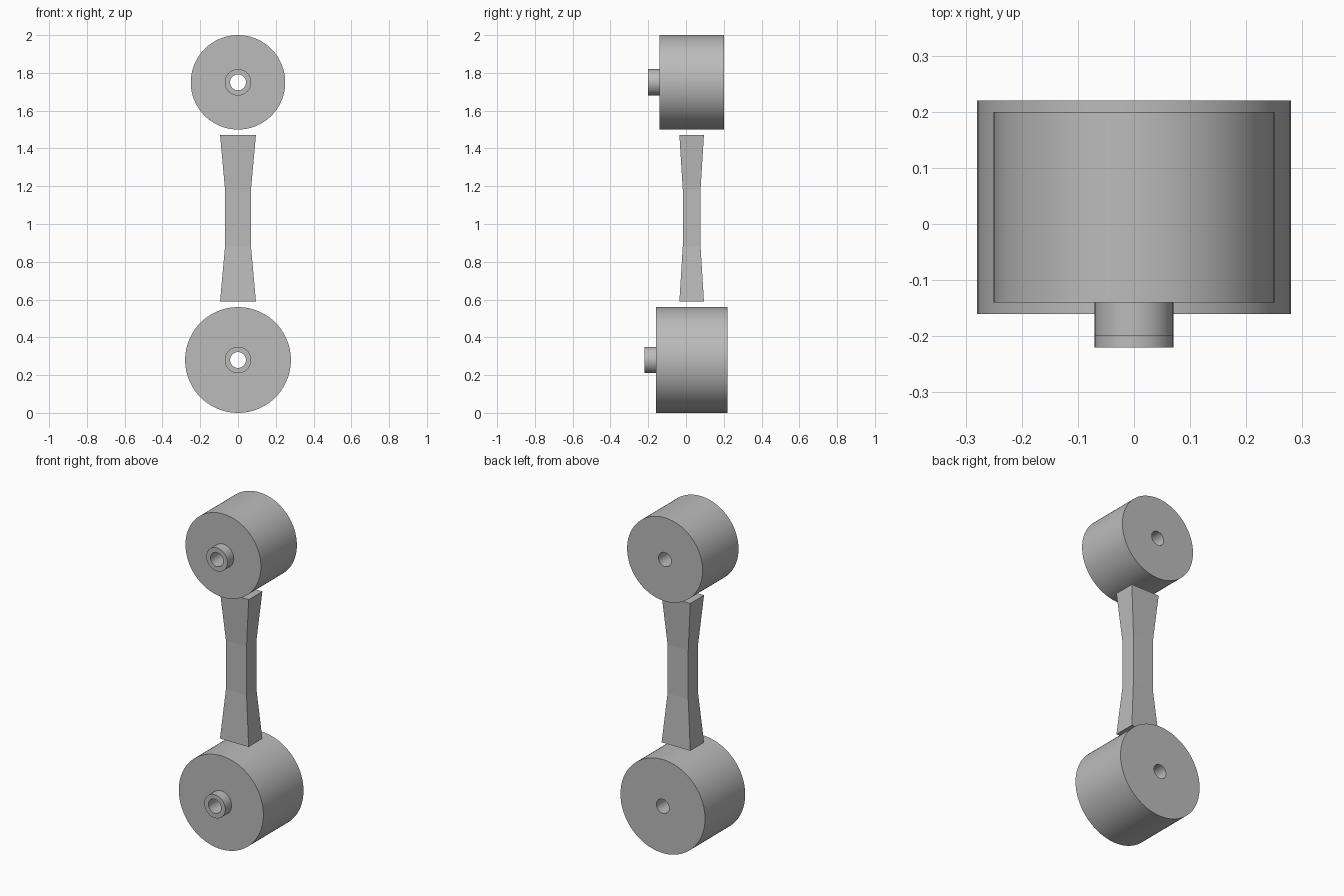
import bpy, bmesh, math

cube = bpy.data.objects.get("Cube")
if cube:
    bpy.data.objects.remove(cube, do_unlink=True)

grey = bpy.data.materials.new("mid_grey")
grey.use_nodes = True
colour = (0.5, 0.5, 0.5, 1)
grey.diffuse_color = colour
grey.node_tree.nodes["Principled BSDF"].inputs["Base Color"].default_value = colour

SEGMENTS = 96
MID_Y = 0.03


def finish(name, bm, smooth):
    bmesh.ops.recalc_face_normals(bm, faces=bm.faces)
    mesh = bpy.data.meshes.new(name)
    bm.to_mesh(mesh)
    bm.free()
    mesh.materials.append(grey)
    obj = bpy.data.objects.new(name, mesh)
    bpy.context.collection.objects.link(obj)
    if smooth:
        bpy.ops.object.select_all(action="DESELECT")
        obj.select_set(True)
        bpy.context.view_layer.objects.active = obj
        bpy.ops.object.shade_smooth_by_angle(angle=math.radians(30))
    return obj


def bored_drum(name, z, radius, half_depth, boss=0.07, bore=0.042, boss_length=0.06):
    """Drum with a front boss and a bore right through, lathed about y."""
    front, back = MID_Y - half_depth, MID_Y + half_depth
    tip = front - boss_length
    profile = [(bore, tip), (boss, tip), (boss, front),
               (radius, front), (radius, back), (bore, back)]
    bm = bmesh.new()
    rings = []
    for r, y in profile:
        angles = [math.tau * i / SEGMENTS for i in range(SEGMENTS)]
        rings.append([bm.verts.new((r * math.cos(a), y, z + r * math.sin(a)))
                      for a in angles])
    for a, b in zip(rings, rings[1:] + rings[:1]):
        for i in range(SEGMENTS):
            j = (i + 1) % SEGMENTS
            bm.faces.new((a[i], a[j], b[j], b[i]))
    return finish(name, bm, True)


def waisted_bar(name, bottom, top, half_x, half_y, waist):
    """Square-edged bar whose middle third is narrower than its ends."""
    bm = bmesh.new()
    rings = []
    for i, s in enumerate((1, waist, waist, 1)):
        z = bottom + (top - bottom) * i / 3
        rings.append([bm.verts.new((sx * half_x * s, MID_Y + sy * half_y * s, z))
                      for sx, sy in ((-1, -1), (1, -1), (1, 1), (-1, 1))])
    for a, b in zip(rings, rings[1:]):
        for i in range(4):
            j = (i + 1) % 4
            bm.faces.new((a[i], a[j], b[j], b[i]))
    bm.faces.new(rings[0])
    bm.faces.new(rings[-1])
    return finish(name, bm, False)


# Large lower drum, connecting bar, small upper drum
bored_drum("lower_drum", 0.28, 0.28, 0.19)
waisted_bar("connecting_bar", 0.59, 1.472, 0.095, 0.065, 0.72)
bored_drum("upper_drum", 1.75, 0.25, 0.17)
